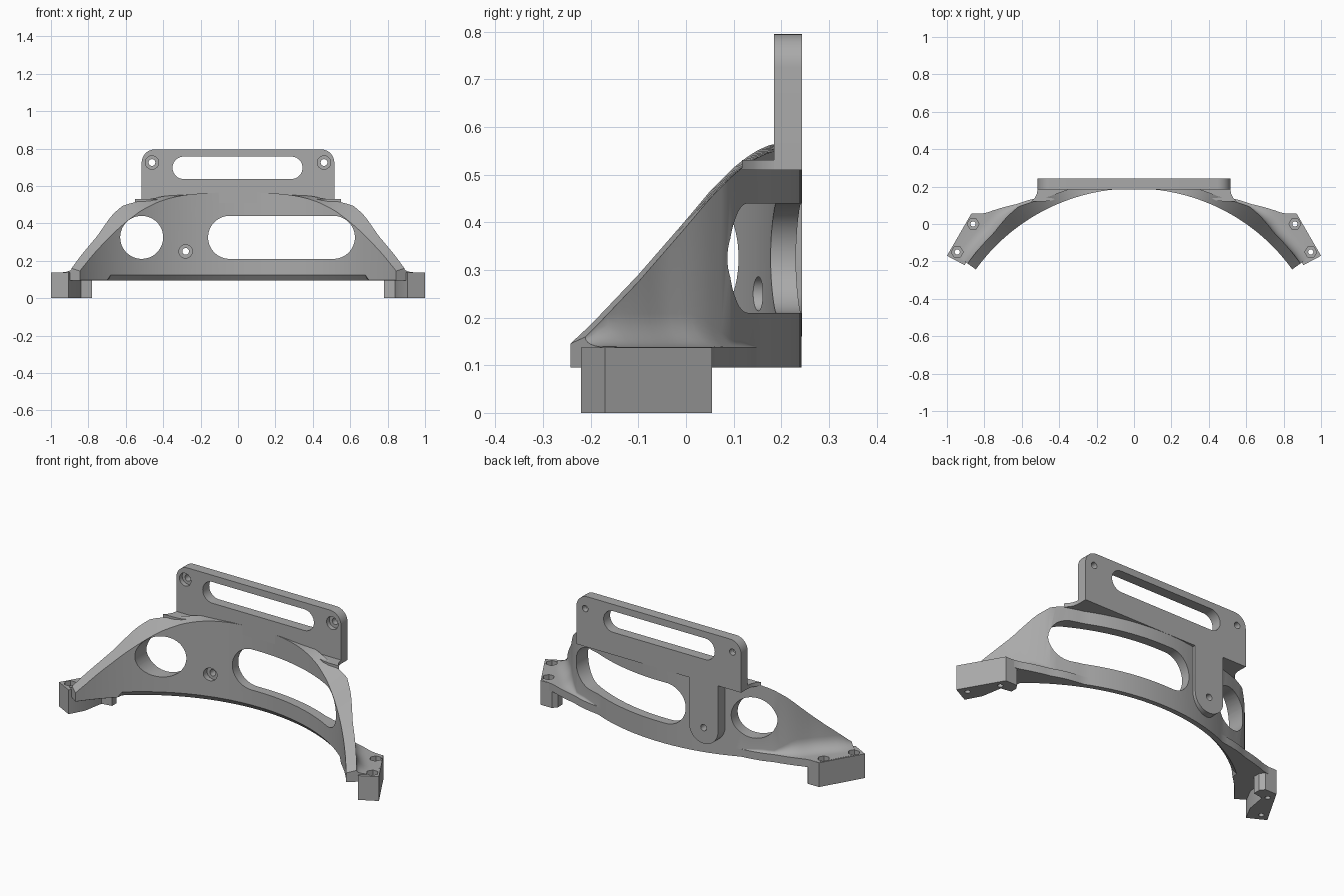
import bpy, bmesh
from math import sin, cos, pi, radians, sqrt

if "Cube" in bpy.data.objects:
    bpy.data.objects.remove(bpy.data.objects["Cube"])

grey = bpy.data.materials.new("plain grey")
grey.use_nodes = True
grey.diffuse_color = (0.4, 0.4, 0.4, 1)
grey.node_tree.nodes["Principled BSDF"].inputs["Base Color"].default_value = (0.4, 0.4, 0.4, 1)

CY, R_IN = -0.853, 1.043                   # arch centre and inner radius in plan
BASE, FLOOR, END = 0.095, 0.138, 54.2      # underside, foot top, half sweep


def finish(name, bm):
    bmesh.ops.remove_doubles(bm, verts=bm.verts, dist=1e-5)
    bmesh.ops.recalc_face_normals(bm, faces=bm.faces)
    mesh = bpy.data.meshes.new(name)
    bm.to_mesh(mesh)
    bm.free()
    mesh.materials.append(grey)
    ob = bpy.data.objects.new(name, mesh)
    bpy.context.collection.objects.link(ob)
    return ob


def loft(name, rings):
    """Closed solid through matching rings of points."""
    bm = bmesh.new()
    rows = [[bm.verts.new(p) for p in ring] for ring in rings]
    n = len(rows[0])
    for a, b in zip(rows, rows[1:]):
        for i in range(n):
            j = (i + 1) % n
            bm.faces.new((a[i], a[j], b[j], b[i]))
    bm.faces.new(rows[0])
    bm.faces.new(rows[-1][::-1])
    return finish(name, bm)


def prism(name, outline, lo, hi, axis="z"):
    if axis == "z":
        return loft(name, [[(a, b, h) for a, b in outline] for h in (lo, hi)])
    return loft(name, [[(a, h, b) for a, b in outline] for h in (lo, hi)])


def rounded(x0, x1, z0, z1, r, steps=16, corners=(1, 1, 1, 1)):
    """Rounded rectangle, corners ordered top right, top left, bottom left, bottom right."""
    pts = []
    for q, (x, z, sx, sz) in enumerate(((x1, z1, 1, 1), (x0, z1, -1, 1),
                                        (x0, z0, -1, -1), (x1, z0, 1, -1))):
        if not corners[q]:
            pts.append((x, z))
            continue
        for k in range(steps + 1):
            a = (q + k / steps) * pi / 2
            p = (x - sx * r + r * cos(a), z - sz * r + r * sin(a))
            if not pts or abs(p[0] - pts[-1][0]) + abs(p[1] - pts[-1][1]) > 1e-5:
                pts.append(p)
    if abs(pts[0][0] - pts[-1][0]) + abs(pts[0][1] - pts[-1][1]) < 1e-5:
        pts.pop()
    return pts


def circle(x, y, r, n=32):
    return [(x + r * cos(2 * pi * k / n), y + r * sin(2 * pi * k / n)) for k in range(n)]


def cut(ob, outline, lo, hi, axis="y"):
    tool = prism("cutter", outline, lo, hi, axis)
    tool.hide_render = True
    mod = ob.modifiers.new("cut", "BOOLEAN")
    mod.operation, mod.solver, mod.object = "DIFFERENCE", "EXACT", tool
    bpy.context.view_layer.objects.active = ob
    bpy.ops.object.modifier_apply(modifier=mod.name)
    bpy.data.objects.remove(tool)


def interp(table, v):
    for (a, fa), (b, fb) in zip(table, table[1:]):
        if v <= b:
            return fa + (fb - fa) * max(0, v - a) / (b - a)
    return table[-1][1]


# Arched wall: side profile gives its top, outer radius and flare vary along the sweep
TOP = [(-0.243, 0.145), (-0.2, 0.185), (-0.1, 0.29), (0, 0.405), (0.05, 0.465),
       (0.1, 0.515), (0.125, 0.535), (0.15, 0.551), (0.175, 0.562), (0.2, 0.567)]
OUTER = [(0, 1.095), (24, 1.097), (29.7, 1.115), (33, 1.13), (37, 1.122), (43, 1.1), (END, 1.097)]
FLARE = [(0, 1.095), (24, 1.097), (29.7, 1.131), (33, 1.145), (41.4, 1.211),
         (43.8, 1.252), (49, 1.222), (END, 1.205)]


def section(deg):
    s, c = sin(radians(deg)), cos(radians(deg))
    edge, out = interp(FLARE, abs(deg)), interp(OUTER, abs(deg))
    top_in = interp(TOP, CY + R_IN * c)
    top_out = max(interp(TOP, CY + out * c) - 0.015, FLOOR + 0.01)
    fr = min(edge - out, 0.07)
    fz = min(fr, 0.9 * (top_out - FLOOR))
    bevel = 0.025 if abs(deg) < 42 else 0.001
    prof = [(R_IN, top_in), (R_IN, BASE + bevel * 1.2), (R_IN + bevel, BASE),
            (edge, BASE), (edge, FLOOR)]
    for k in range(7):
        a = k / 6 * pi / 2
        prof.append((out + fr - fr * sin(a), FLOOR + fz * (1 - cos(a))))
    prof.append((out, top_out))
    return [(r * s, CY + r * c, z) for r, z in prof]


N = 72
wall = loft("arched_wall", [section(END * (2 * i / N - 1)) for i in range(N + 1)])
cut(wall, circle(-0.515, 0.325, 0.115, 48), -0.5, 0.5)
cut(wall, rounded(-0.16, 0.625, 0.21, 0.44, 0.115), -0.5, 0.5)

# Upright mounting plate with a long slot
plate = prism("mounting_plate", rounded(-0.515, 0.515, 0.51, 0.795, 0.07, 10, (1, 1, 0, 0)),
              0.185, 0.243, "y")
cut(plate, rounded(-0.35, 0.345, 0.637, 0.757, 0.06), 0, 0.5)

# Stem running down the back from the plate
stem = prism("back_stem", rounded(-0.37, -0.19, 0.16, 0.52, 0.09, 12, (0, 0, 1, 1)),
             0.18, 0.243, "y")

# Screw holes with recessed seats facing the front
for x, z, seat, parts in ((-0.28, 0.25, 0.175, (wall, stem)),
                          (-0.46, 0.725, 0.21, (plate,)), (0.46, 0.725, 0.21, (plate,))):
    for ob in parts:
        cut(ob, circle(x, z, 0.018, 20), 0, 0.5)
        cut(ob, circle(x, z, 0.036, 24), 0, seat)

# Ledge joining the plate to the wall, its front edge buried in the arch
ledge = [(0.55, 0.118), (0.53, 0.14), (0.52, 0.16), (0.515, 0.185), (0.515, 0.242)]
arc = [0.53 * (k / 12 - 1) for k in range(25)]
arc = [(x, max(0.12, CY + sqrt((R_IN + 0.03) ** 2 - x * x))) for x in arc]
prism("plate_ledge", ledge + [(-x, y) for x, y in reversed(ledge)] + arc, 0.51, 0.531)

# Feet, stepped on the inner side, with two nut pockets each
FOOT = [(1, -0.17), (0.905, -0.22), (0.86, -0.135), (0.84, -0.02),
        (0.78, -0.01), (0.78, 0.03), (0.80, 0.055), (0.87, 0.055)]
for side, label in ((1, "left"), (-1, "right")):
    foot = prism(label + "_foot", [(side * x, y) for x, y in FOOT], 0, FLOOR - 0.001)
    for x, y in ((0.86, 0.0), (0.945, -0.15)):
        for ob in (foot, wall):
            cut(ob, circle(side * x, y, 0.014, 16), -0.1, 0.2, "z")
            cut(ob, circle(side * x, y, 0.032, 6), 0.1, 0.2, "z")

# Smooth curved faces, keep the machined edges crisp
for ob in bpy.context.collection.objects:
    if ob.type == "MESH" and ob.data.materials and ob.data.materials[0] == grey:
        bpy.ops.object.select_all(action="DESELECT")
        ob.select_set(True)
        bpy.context.view_layer.objects.active = ob
        bpy.ops.object.shade_smooth_by_angle(angle=radians(30))
